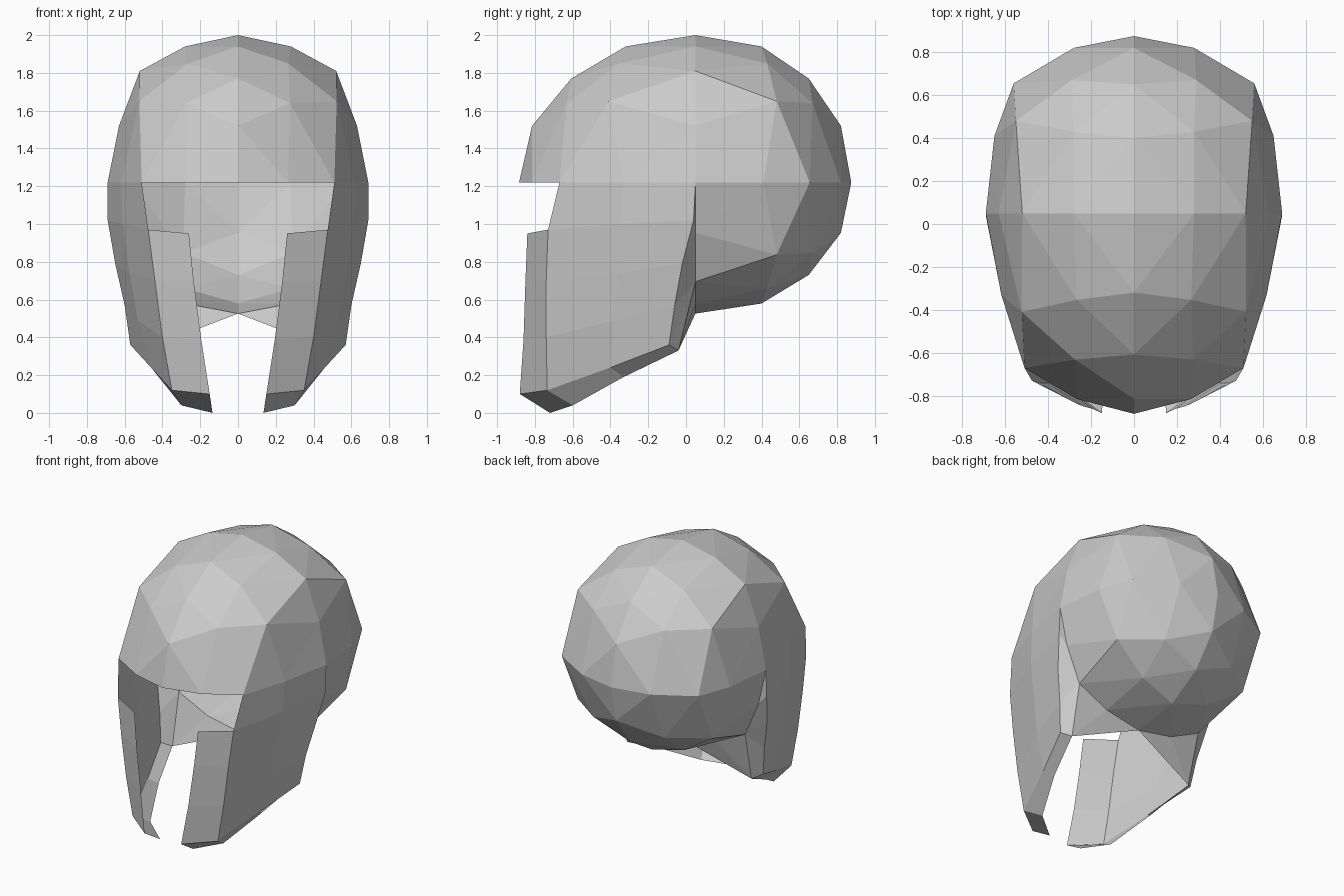
import bpy

if "Cube" in bpy.data.objects:
    bpy.data.objects.remove(bpy.data.objects["Cube"])

CY, CZ = 0.05, 1.22   # dome centre


def make(name, verts, faces, mirror=False):
    me = bpy.data.meshes.new(name)
    me.from_pydata(verts, [], faces)
    me.validate()
    ob = bpy.data.objects.new(name, me)
    bpy.context.collection.objects.link(ob)
    if mirror:
        ob.modifiers.new("mirror", 'MIRROR').use_clip = True
    return ob


# One octant of the dome: grid key (i, j, k) -> offset from the centre
OCT = {
    (4, 0, 0): (.69, 0, 0), (3, 1, 0): (.65, .36, 0), (2, 2, 0): (.56, .605, 0),
    (1, 3, 0): (.28, .77, 0), (0, 4, 0): (0, .825, 0), (3, 0, 1): (.63, 0, .30),
    (2, 0, 2): (.52, 0, .59), (1, 0, 3): (.28, 0, .72), (0, 0, 4): (0, 0, .78),
    (0, 3, 1): (0, .77, .30), (0, 2, 2): (0, .60, .55), (0, 1, 3): (0, .35, .72),
    (2, 1, 1): (.55, .43, .43), (1, 2, 1): (.29, .62, .42), (1, 1, 2): (.28, .38, .63),
}


def dome_point(key, front, low):
    x, y, z = OCT[key]
    if front and y:
        x *= 0.95
        y = -y * (1 + 0.16 * y)
        if key == (2, 2, 0):
            x, y = .51, -.72
    if low:
        z *= -0.89
    return (x, CY + y, CZ + z)


# Dome: upper front, upper back and lower back octants, mirrored across x
verts, faces, index = [], [], {}


def vid(key, front, low):
    p = dome_point(key, front, low)
    r = tuple(round(c, 4) for c in p)
    if r not in index:
        index[r] = len(verts)
        verts.append(p)
    return index[r]


for front, low in ((True, False), (False, False), (False, True)):
    flip = front != low
    tris = []
    for i in range(4):
        for j in range(4 - i):
            k = 3 - i - j
            tris.append([(i + 1, j, k), (i, j + 1, k), (i, j, k + 1)])
            if k > 0:
                tris.append([(i + 1, j + 1, k - 1), (i, j + 1, k), (i + 1, j, k)])
    for n, t in enumerate(tris):
        ids = [vid(key, front, low) for key in t]
        a, b, c = t
        # the inverted triangles run the other way round
        inverted = sum(min(p[m] for p in t) for m in range(3)) == 2
        if inverted:
            ids = [vid(key, front, low) for key in (a, b, c)]
        faces.append(ids[::-1] if flip else ids)
make("helmet_dome", verts, faces, mirror=True)

# Side panel columns from back to front, each listed top to bottom
back = [(.69, .05, 1.22), (.69, .04, 1.02), (.65, -.02, .79), (.60, -.06, .57), (.57, -.09, .36)]
mid = [dome_point((3, 1, 0), True, False), (.61, -.35, 1.0), (.575, -.36, .74), (.53, -.38, .49), (.46, -.40, .24)]
edge = [(.51, -.67, 1.22), (.475, -.73, .97), (.44, -.74, .70), (.40, -.74, .40), (.35, -.735, .12)]
cheek = [(.26, -.84, .95), (.235, -.85, .70), (.195, -.86, .39), (.15, -.88, .10)]
rim = [(.51, -.04, .33), (.42, -.33, .19), (.30, -.60, .04), (.135, -.72, 0)]

v = back + mid + edge + cheek + rim
f = []
for c in (0, 5):
    for r in range(4):
        f.append((c + r, c + 5 + r, c + 6 + r, c + 1 + r))
for r in range(3):                       # cheek strip beside the face opening
    f.append((11 + r, 15 + r, 16 + r, 12 + r))
for a, b, n in ((4, 9, 19), (9, 14, 20), (14, 18, 21)):   # turned-in bottom flap
    f.append((a, b, n + 1, n))
make("side_panel", v, [q[::-1] for q in f], mirror=True)

# Web joining the back of each panel to the lower rim of the dome
lower = [dome_point((4 - n, 0, n), False, True) for n in range(1, 5)]
v = back + [rim[0]] + lower
f = [(0, 1, 6), (1, 2, 7, 6), (2, 3, 7), (3, 4, 7), (4, 5, 7), (5, 8, 7), (5, 9, 8)]
make("neck_web", v, f, mirror=True)
